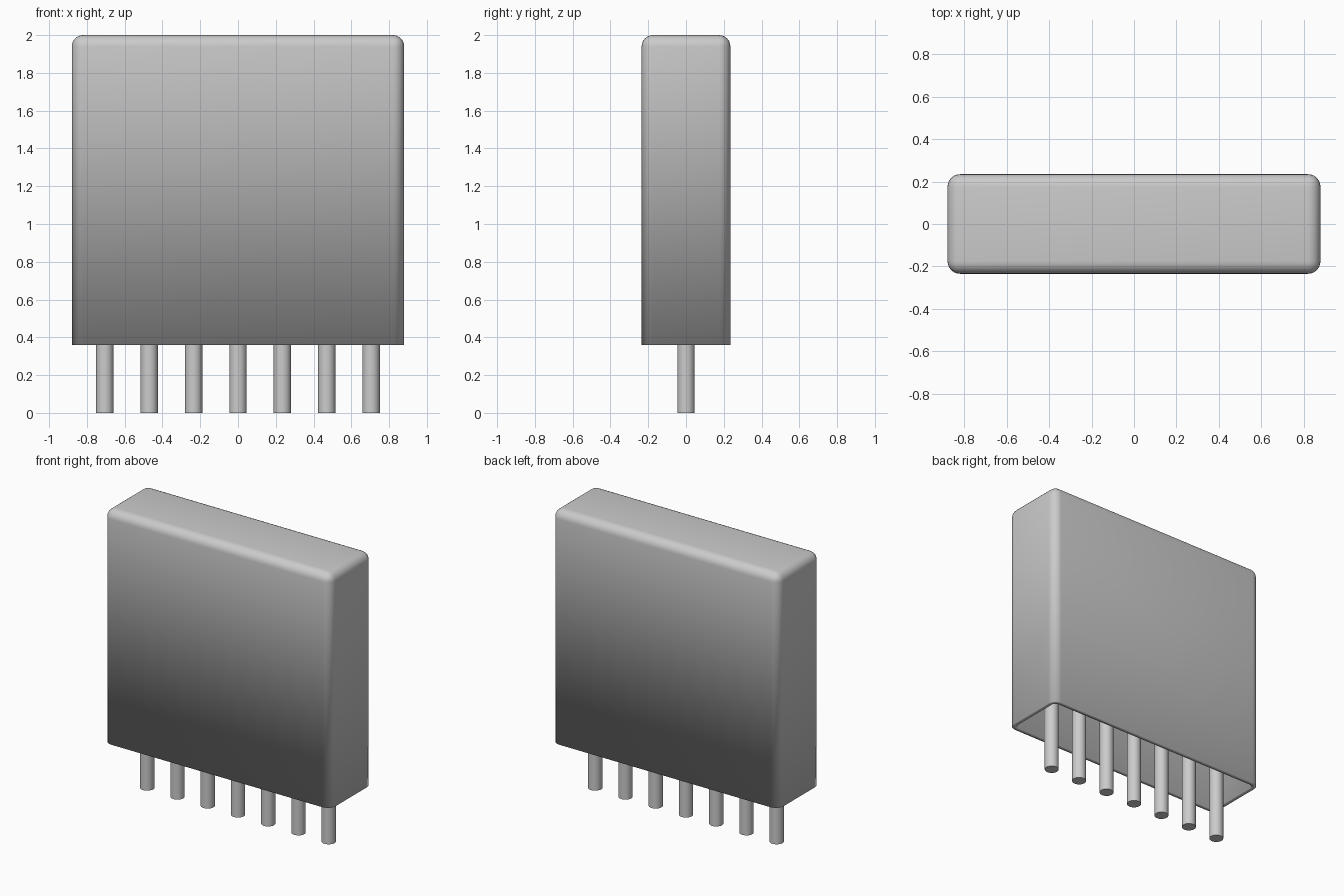
import bpy, bmesh

if "Cube" in bpy.data.objects:
    bpy.data.objects.remove(bpy.data.objects["Cube"])

X, Y, Z0, Z1 = 0.88, 0.235, 0.36, 2.0   # case half sizes, bottom and top
WALL, ROUND = 0.03, 0.06


def make_object(name, bm):
    mesh = bpy.data.meshes.new(name)
    bm.to_mesh(mesh)
    bm.free()
    obj = bpy.data.objects.new(name, mesh)
    bpy.context.collection.objects.link(obj)
    bpy.context.view_layer.objects.active = obj
    obj.select_set(True)
    return obj


def smooth(obj):
    bpy.ops.object.select_all(action='DESELECT')
    obj.select_set(True)
    bpy.context.view_layer.objects.active = obj
    bpy.ops.object.shade_smooth_by_angle(angle=0.6)


# Hollow case: rounded everywhere but the open bottom
bm = bmesh.new()
bmesh.ops.create_cube(bm, size=1)
for v in bm.verts:
    v.co = (v.co.x * 2 * X, v.co.y * 2 * Y, Z0 if v.co.z < 0 else Z1)
rounded = [e for e in bm.edges if max(v.co.z for v in e.verts) > 1]
bmesh.ops.bevel(bm, geom=rounded, offset=ROUND, segments=6, profile=0.5, affect='EDGES')
bottom = [f for f in bm.faces if all(abs(v.co.z - Z0) < 1e-4 for v in f.verts)]
bmesh.ops.delete(bm, geom=bottom, context='FACES_ONLY')
case = make_object("case", bm)
shell = case.modifiers.new("wall", 'SOLIDIFY')
shell.thickness = WALL
shell.offset = -1
smooth(case)

# Row of seven round pins reaching up to the inside of the case top
top = Z1 - WALL
for i in range(7):
    bm = bmesh.new()
    bmesh.ops.create_cone(bm, cap_ends=True, segments=32, radius1=0.046, radius2=0.046, depth=top)
    bmesh.ops.translate(bm, vec=((i - 3) * 0.235, 0, top / 2), verts=bm.verts)
    smooth(make_object(f"pin_{i + 1}", bm))
